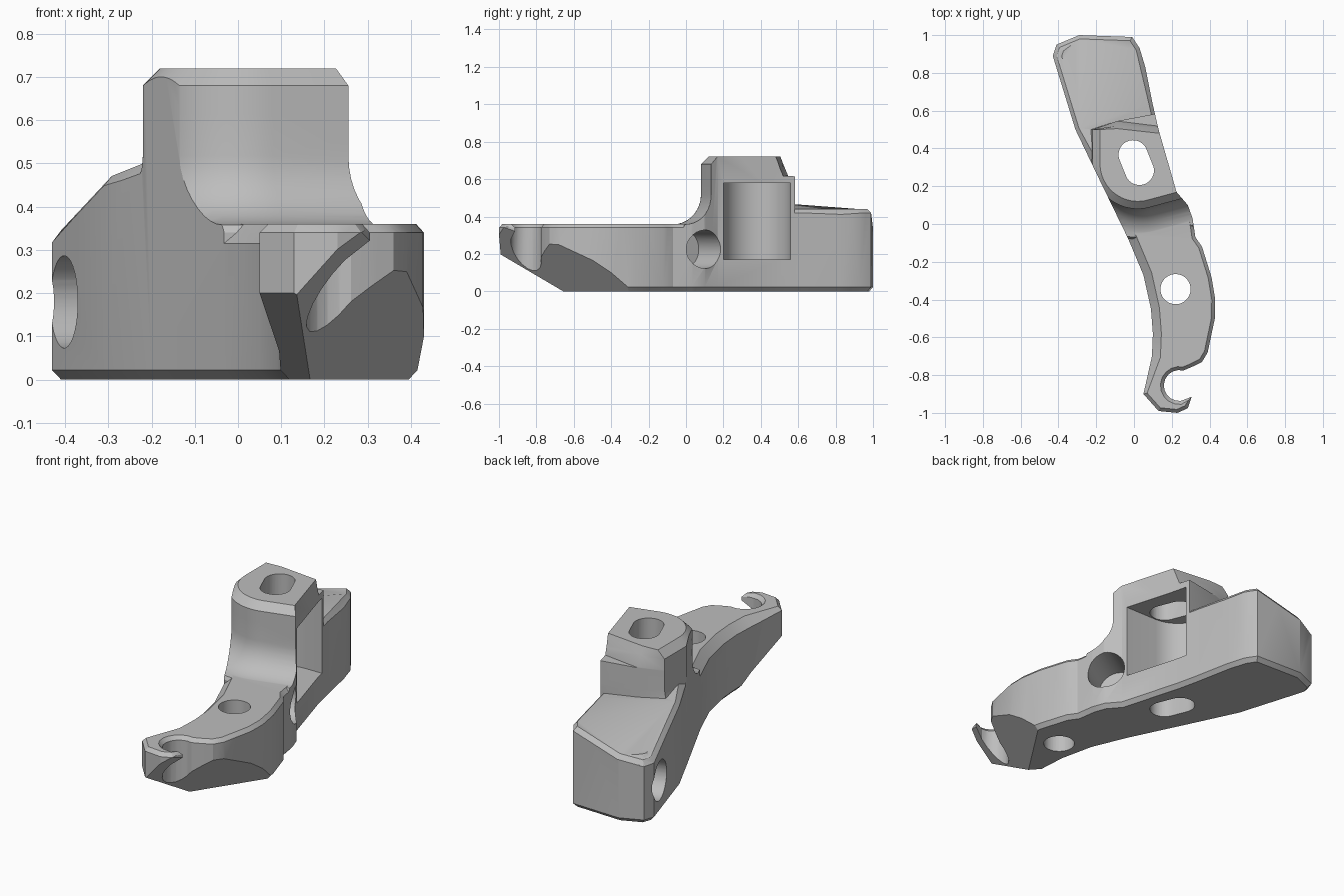
import bpy, bmesh, math
from mathutils import Vector

cube = bpy.data.objects.get("Cube")
if cube:
    bpy.data.objects.remove(cube, do_unlink=True)

grey = bpy.data.materials.new("plain_grey")
grey.use_nodes = True
colour = (0.51, 0.51, 0.51, 1)
grey.diffuse_color = colour
grey.node_tree.nodes["Principled BSDF"].inputs["Base Color"].default_value = colour


def loft(name, rings):
    """Solid through stacked rings that share one point count."""
    bm = bmesh.new()
    loops = [[bm.verts.new(p) for p in ring] for ring in rings]
    for low, high in zip(loops, loops[1:]):
        for i in range(len(low)):
            j = (i + 1) % len(low)
            bm.faces.new((low[i], low[j], high[j], high[i]))
    bm.faces.new(loops[0])
    bm.faces.new(loops[-1])
    bmesh.ops.triangulate(bm, faces=bm.faces[:])
    bmesh.ops.recalc_face_normals(bm, faces=bm.faces[:])
    if bm.calc_volume(signed=True) < 0:
        bmesh.ops.reverse_faces(bm, faces=bm.faces[:])
    mesh = bpy.data.meshes.new(name)
    bm.to_mesh(mesh)
    bm.free()
    mesh.materials.append(grey)
    ob = bpy.data.objects.new(name, mesh)
    bpy.context.scene.collection.objects.link(ob)
    return ob


def grow(points, amount, left_amount=None):
    """Offset a clockwise outline outwards, the left flank by its own amount."""
    out = []
    for i, p in enumerate(points):
        a, b, c = Vector(points[i - 1]), Vector(p), Vector(points[(i + 1) % len(points)])
        d1, d2 = (b - a).normalized(), (c - b).normalized()
        n1, n2 = Vector((-d1.y, d1.x)), Vector((-d2.y, d2.x))
        n = (n1 + n2) / max(1 + n1.dot(n2), 0.6)
        on_left = left_amount is not None and n.x < -0.6 and b.y > -0.8 and b.x < 0.12
        out.append(b + n * (left_amount if on_left else amount))
    return out


def layer(points, z):
    return [(p[0], p[1], z) for p in points]


def combine(target, other, operation):
    """Boolean with the first solver that gives a changed solid."""
    mod = target.modifiers.new("join", 'BOOLEAN')
    mod.operation = operation
    mod.object = other
    for solver in ('MANIFOLD', 'EXACT', 'FLOAT'):
        mod.solver = solver
        bpy.context.view_layer.update()
        graph = bpy.context.evaluated_depsgraph_get()
        result = bpy.data.meshes.new_from_object(target.evaluated_get(graph), depsgraph=graph)
        if len(result.vertices) not in (0, len(target.data.vertices)):
            target.data = result
            break
    target.modifiers.clear()
    bpy.data.objects.remove(other, do_unlink=True)


def slot_ring(centre, radius, half=0, angle=0, n=32):
    """Round or stadium shaped outline."""
    axis = Vector((math.cos(angle), math.sin(angle)))
    ring = []
    for i in range(n):
        a = 2 * math.pi * (i + 0.5) / n
        side = half if math.cos(a) > 0 else -half
        v = Vector((math.cos(angle + a), math.sin(angle + a))) * radius
        ring.append(Vector(centre) + axis * side + v)
    return ring


def drill(target, ring, z0, z1):
    combine(target, loft("cutter", [layer(ring, z0), layer(ring, z1)]), 'DIFFERENCE')


def cut_along(target, centre, axis, ring, start, end):
    """Remove a prism that runs along any axis."""
    turn = Vector(axis).to_track_quat('Z', 'Y')
    rings = [[Vector(centre) + turn @ Vector((p[0], p[1], h)) for p in ring]
             for h in (start, end)]
    combine(target, loft("cutter", rings), 'DIFFERENCE')


# Plan outline, clockwise from the rear: right flank, hook, left flank
hook = [(0.24 + 0.082 * math.cos(math.radians(a)), -0.855 + 0.082 * math.sin(math.radians(a)))
        for a in range(75, 276, 20)]
outline = [(-0.29, 1.0), (-0.01, 0.99), (0.03, 0.93), (0.06, 0.83), (0.1, 0.63), (0.13, 0.5),
           (0.225, 0.17), (0.285, 0.1), (0.31, 0.03), (0.325, -0.07), (0.36, -0.12),
           (0.41, -0.28), (0.43, -0.4), (0.428, -0.5), (0.39, -0.68), (0.36, -0.73),
           (0.31, -0.755)] + hook + [
           (0.305, -0.915), (0.285, -0.975), (0.23, -1.0), (0.13, -0.99), (0.05, -0.9),
           (0.095, -0.7), (0.1, -0.58), (0.09, -0.45), (0.05, -0.27), (-0.03, -0.08),
           (-0.2, 0.27), (-0.31, 0.5), (-0.43, 0.89), (-0.41, 0.95)]

# Envelope with chamfered underside
bracket = loft("bracket_body", [layer(grow(outline, -0.02), 0), layer(outline, 0.022),
                                layer(outline, 0.8)])

# Front arm with chamfered rim, wider on the left flank
volume = loft("arm", [layer(grow(outline, 0.018), -0.1),
                      layer(grow(outline, 0.018, 0.045), 0.27),
                      layer(grow(outline, 0.018, -0.005), 0.32),
                      layer(grow(outline, -0.018, -0.045), 0.36)])

# Tower with rounded front corner, flared foot and rear shelf
levels = [(0.1, 0.38, 0.6, 0.545), (0.34, 0.4, 0.6, 0.545)]
for k in range(10):
    a = math.radians(10 * k)
    levels.append((0.358 + 0.16 * (1 - math.cos(a)), 0.24 + 0.15 * (1 - math.sin(a)), 0.63, 0.545))
levels += [(0.615, 0.24, 0.63, 0.545), (0.62, 0.24, 0.49, 0.545),
           (0.68, 0.24, 0.47, 0.52), (0.72, 0.2, 0.46, 0.505)]
rings = []
for z, r, rear, middle in levels:
    ring = [(0.02 + r * math.cos(a), 0.32 + r * math.sin(a))
            for a in (math.radians(180 + 5 * i) for i in range(22))]
    ring += [(ring[-1][0] + 0.29, ring[-1][1] + 0.078), (0.02 + r + 0.1, rear),
             (-0.09, middle), (0.02 - r, 0.5)]
    rings.append(layer(ring, z))
combine(volume, loft("tower", rings), 'UNION')

# Rear block, its top falling away towards the outer corner
rear_plan = [(-0.29, 1.0), (-0.01, 0.99), (0.03, 0.93), (0.1, 0.635), (0.14, 0.45),
             (-0.2, 0.3), (-0.31, 0.5), (-0.43, 0.89), (-0.41, 0.95)]


def sloped(points, z):
    ring = []
    for p in points:
        fall = (0.29 * (p[1] - 0.5) - 0.48 * (p[0] + 0.31)) / 0.56
        rise = 0.22 * max(0.65 - p[1], 0) if p[0] < 0 else 0
        ring.append((p[0], p[1], z + rise - 0.33 * max(fall, 0)))
    return ring


rear = loft("rear_block", [layer(grow(rear_plan, 0.03), -0.15),
                           sloped(grow(rear_plan, 0.03), 0.385),
                           sloped(grow(rear_plan, -0.02), 0.44)])
combine(volume, rear, 'UNION')
combine(bracket, volume, 'INTERSECT')

# Side pocket with a rounded inner wall
pocket = [(0.5, 0.2), (0.5, 0.56)] + [
    (0.02 + 0.18 * math.cos(a), 0.38 + 0.18 * math.sin(a))
    for a in (math.pi * (0.5 + i / 20) for i in range(21))]
drill(bracket, pocket, 0.17, 0.58)

# Upright slot and round hole
drill(bracket, slot_ring((0.012, 0.325), 0.077, 0.045, math.radians(112)), -0.2, 1)
drill(bracket, slot_ring((0.22, -0.345), 0.08), -0.2, 1)

# Bores in the flanks
cut_along(bracket, (0.262, 0.09, 0.225), (0.84, 0.54, 0), slot_ring((0, 0), 0.103), -0.2, 0.15)
cut_along(bracket, (-0.4, 0.8, 0.18), (-0.955, -0.295, 0), slot_ring((0, 0), 0.107), -0.25, 0.15)

# Two slanted undercuts below the hook
square = [(-2, -2), (2, -2), (2, 2), (-2, 2)]
cut_along(bracket, (0.4, -0.3, 0), (1.046, -0.685, -1), square, 0, 2)
cut_along(bracket, (0.05, -0.9, 0.2), (-0.6, -0.533, -1), square, 0, 2)

# Crisp edges, smooth curves
bpy.ops.object.select_all(action='DESELECT')
bracket.select_set(True)
bpy.context.view_layer.objects.active = bracket
bpy.ops.object.shade_smooth_by_angle(angle=math.radians(25))
